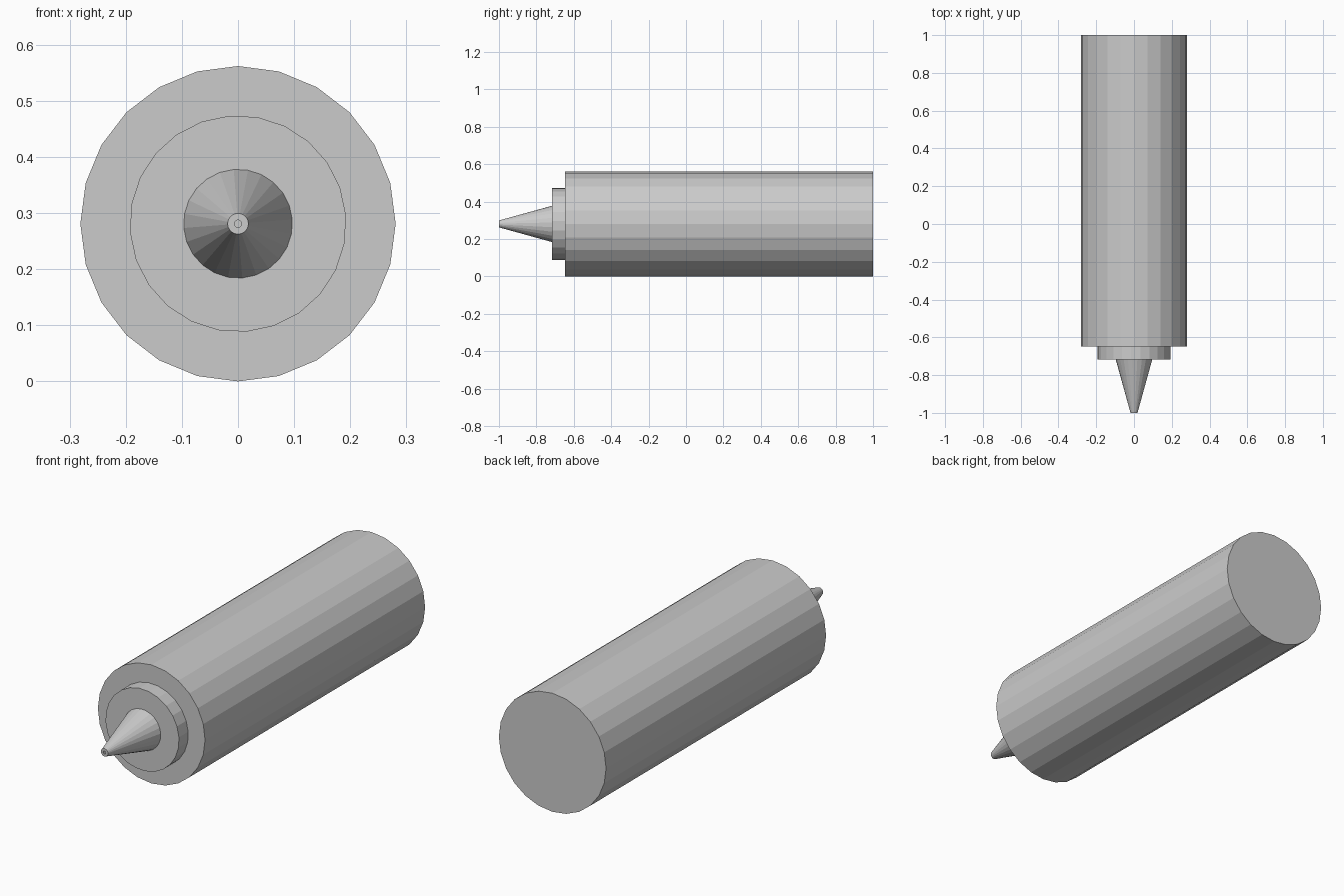
import bpy
import bmesh
from math import sin, cos, radians, tau

if "Cube" in bpy.data.objects:
    bpy.data.objects.remove(bpy.data.objects["Cube"])

SIDES = 24
AXIS_Z = 0.281  # height of the shared centre line


def lathe(name, profile, turn=0.0):
    """Capped, flat-shaded solid turned around the y axis from (y, radius) points."""
    bm = bmesh.new()
    rings = []
    for y, r in profile:
        ring = []
        for i in range(SIDES):
            a = tau * i / SIDES + radians(turn)
            ring.append(bm.verts.new((r * sin(a), y, AXIS_Z + r * cos(a))))
        rings.append(ring)
    for a, b in zip(rings, rings[1:]):
        for i in range(SIDES):
            j = (i + 1) % SIDES
            bm.faces.new((a[i], a[j], b[j], b[i]))
    bm.faces.new(rings[0])
    bm.faces.new(rings[-1])
    bmesh.ops.recalc_face_normals(bm, faces=bm.faces[:])
    mesh = bpy.data.meshes.new(name)
    bm.to_mesh(mesh)
    bm.free()
    obj = bpy.data.objects.new(name, mesh)
    bpy.context.collection.objects.link(obj)
    return obj


# Long main barrel
lathe("barrel", [(1.0, 0.281), (-0.648, 0.281)])

# Stepped collar at the front
lathe("collar", [(-0.648, 0.193), (-0.717, 0.193)], turn=10.5)

# Tapered nozzle with a tiny shallow opening in its blunt end
lathe("nozzle", [(-0.717, 0.097), (-1.0, 0.0185), (-1.0, 0.0065), (-0.995, 0.0065)], turn=10.5)
